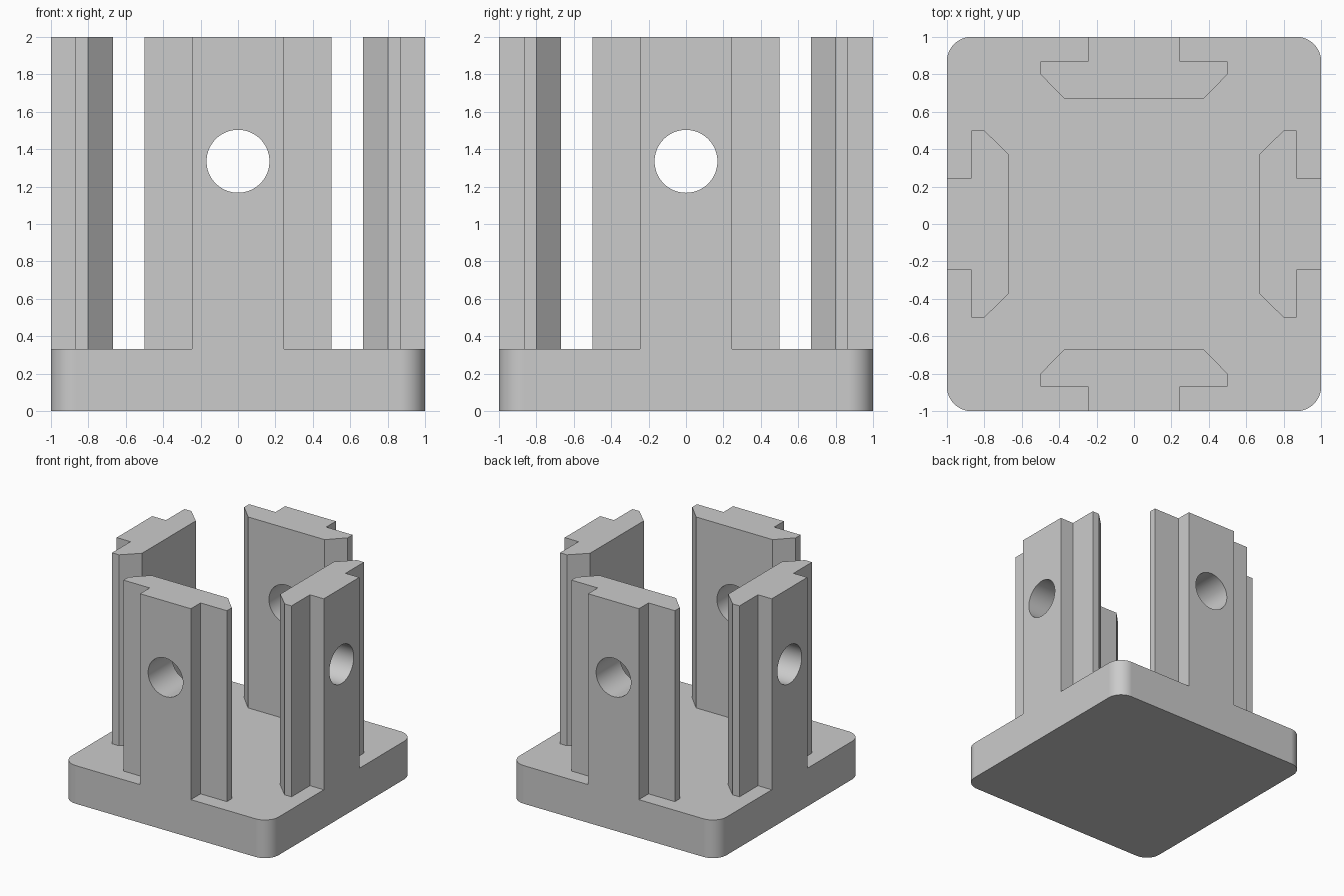
import bpy, bmesh, math
from mathutils import Matrix

if "Cube" in bpy.data.objects:
    bpy.data.objects.remove(bpy.data.objects["Cube"], do_unlink=True)

BASE_TOP, TOP = 0.333, 2.0
HOLE_Z, HOLE_R = 1.335, 0.168
CORNER_R = 0.133

grey = bpy.data.materials.new("light_grey")
grey.use_nodes = True
colour = (0.6, 0.6, 0.6, 1)
grey.diffuse_color = colour
grey.node_tree.nodes["Principled BSDF"].inputs["Base Color"].default_value = colour


def make_object(name, bm):
    bmesh.ops.recalc_face_normals(bm, faces=bm.faces[:])
    mesh = bpy.data.meshes.new(name)
    bm.to_mesh(mesh)
    bm.free()
    mesh.materials.append(grey)
    obj = bpy.data.objects.new(name, mesh)
    bpy.context.collection.objects.link(obj)
    return obj


def add_prism(bm, outline, z0, z1):
    low = [bm.verts.new((x, y, z0)) for x, y in outline]
    high = [bm.verts.new((x, y, z1)) for x, y in outline]
    bm.faces.new(low[::-1])
    bm.faces.new(high)
    for i in range(len(outline)):
        j = (i + 1) % len(outline)
        bm.faces.new((low[i], low[j], high[j], high[i]))


def combine(target, helper, operation):
    mod = target.modifiers.new(operation.lower(), "BOOLEAN")
    mod.operation = operation
    mod.solver = "EXACT"
    mod.object = helper
    bpy.context.view_layer.objects.active = target
    bpy.ops.object.modifier_apply(modifier=mod.name)
    bpy.data.objects.remove(helper, do_unlink=True)


# Square base plate with rounded vertical corners
bm = bmesh.new()
add_prism(bm, [(-1, -1), (1, -1), (1, 1), (-1, 1)], 0, BASE_TOP)
upright = [e for e in bm.edges if abs(e.verts[0].co.z - e.verts[1].co.z) > 0.1]
bmesh.ops.bevel(bm, geom=upright, offset=CORNER_R, segments=12, profile=0.5,
                affect="EDGES")
base = make_object("slotted_post_base", bm)

# Four T-shaped posts, one per side, with chamfered inner corners
half = [(0.245, -1), (0.245, -0.867), (0.5, -0.867), (0.5, -0.8), (0.37, -0.667)]
outline = half + [(-x, y) for x, y in reversed(half)]
bm = bmesh.new()
for side in range(4):
    add_prism(bm, outline, BASE_TOP, TOP)
    outline = [(-y, x) for x, y in outline]
combine(base, make_object("posts", bm), "UNION")

# Round holes bored through each opposite pair of posts
for axis in "XY":
    bm = bmesh.new()
    turn = Matrix.Rotation(math.pi / 2, 4, axis)
    bmesh.ops.create_cone(bm, cap_ends=True, segments=64, radius1=HOLE_R,
                          radius2=HOLE_R, depth=3,
                          matrix=Matrix.Translation((0, 0, HOLE_Z)) @ turn)
    cutter = make_object("hole_cutter", bm)
    cutter.hide_render = True
    combine(base, cutter, "DIFFERENCE")

# Merge flush faces, then smooth only the curved surfaces
bm = bmesh.new()
bm.from_mesh(base.data)
bmesh.ops.remove_doubles(bm, verts=bm.verts[:], dist=0.0001)
bmesh.ops.dissolve_limit(bm, angle_limit=math.radians(0.5), verts=bm.verts[:],
                         edges=bm.edges[:])
bm.to_mesh(base.data)
bm.free()
for obj in bpy.context.selected_objects:
    obj.select_set(False)
base.select_set(True)
bpy.context.view_layer.objects.active = base
bpy.ops.object.shade_smooth_by_angle(angle=math.radians(30))
weighted = base.modifiers.new("weighted_normals", "WEIGHTED_NORMAL")
weighted.keep_sharp = True
